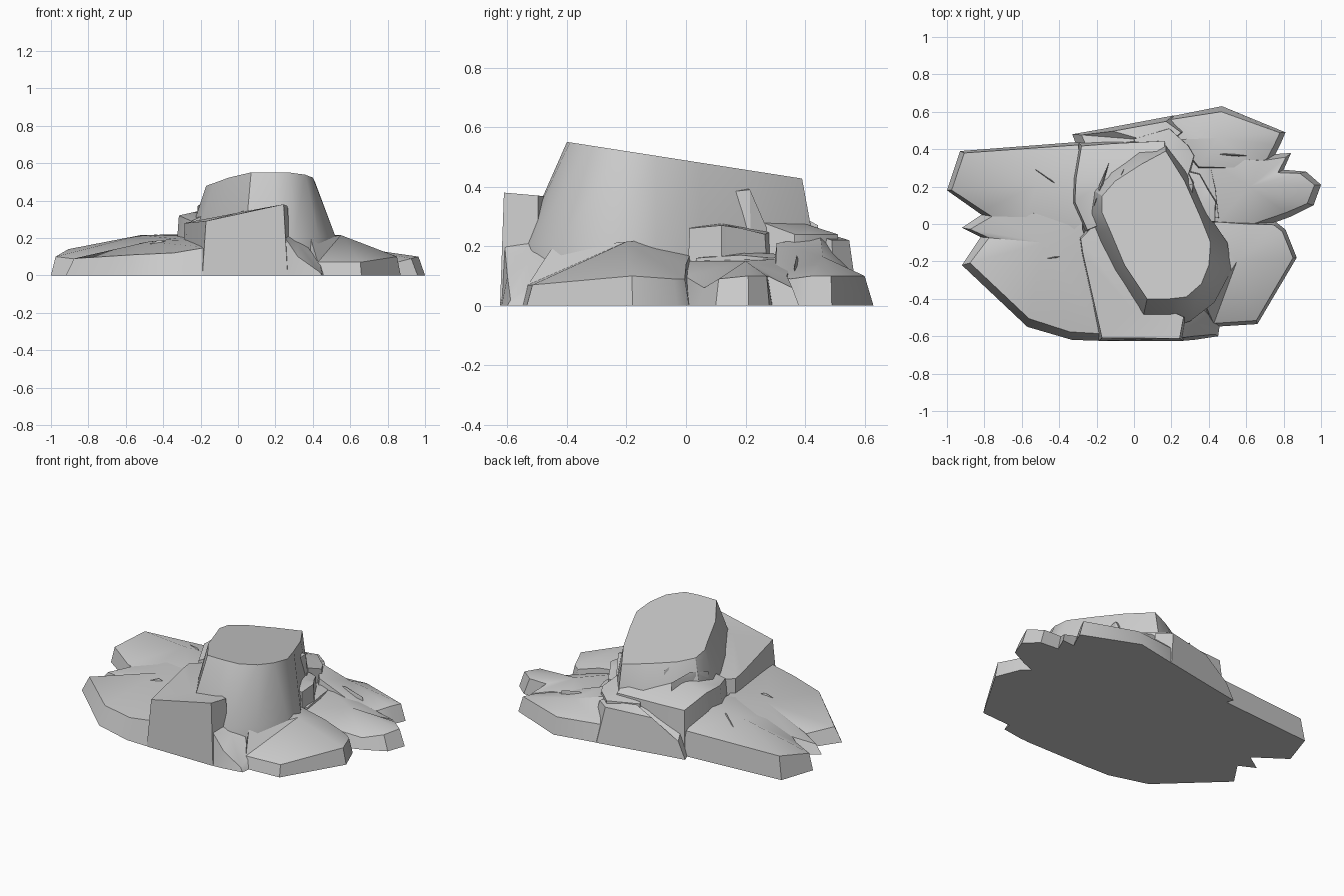
import bpy, bmesh, math
from mathutils import Vector


def finish(name, bm, angle=32):
    bmesh.ops.recalc_face_normals(bm, faces=bm.faces)
    me = bpy.data.meshes.new(name)
    bm.to_mesh(me)
    bm.free()
    ob = bpy.data.objects.new(name, me)
    bpy.context.collection.objects.link(ob)
    bpy.ops.object.select_all(action='DESELECT')
    ob.select_set(True)
    bpy.context.view_layer.objects.active = ob
    bpy.ops.object.shade_smooth_by_angle(angle=math.radians(angle))
    return ob


def slab(name, outline, apex, inset=0.03, base=0.0):
    """Rock slab: ground outline, rim at each point's z, faceted top rising to apex."""
    bm = bmesh.new()
    peak = bm.verts.new(apex)
    low, rim = [], []
    for x, y, z in outline:
        low.append(bm.verts.new((x, y, base)))
        d = Vector((apex[0] - x, apex[1] - y))
        d = d.normalized() * min(inset, d.length * 0.5)
        rim.append(bm.verts.new((x + d.x, y + d.y, z)))
    n = len(low)
    for i in range(n):
        j = (i + 1) % n
        bm.faces.new((low[i], low[j], rim[j], rim[i]))
        bm.faces.new((rim[i], rim[j], peak))
    bm.faces.new(low[::-1])
    return finish(name, bm)


# Central stump with sloping flat top: (top x, top y, foot x, foot y)
ring = [(.17, .39, .17, .43), (.27, .23, .31, .25), (.35, .05, .40, .05),
        (.41, -.10, .50, -.10), (.40, -.22, .52, -.25), (.36, -.32, .43, -.42),
        (.28, -.39, .30, -.52), (.19, -.40, .20, -.55), (.07, -.40, .04, -.54),
        (-.05, -.22, -.12, -.26), (-.13, -.03, -.22, -.05), (-.17, .06, -.26, .06),
        (-.17, .15, -.25, .20), (-.10, .23, -.15, .33), (.04, .32, .02, .42)]
bm = bmesh.new()
rows = [[bm.verts.new((a, b, .488 - .156 * b)) for a, b, c, d in ring],
        [bm.verts.new((c, d, .21)) for a, b, c, d in ring],
        [bm.verts.new((c, d, 0)) for a, b, c, d in ring]]
for r0, r1 in zip(rows, rows[1:]):
    for i in range(len(ring)):
        j = (i + 1) % len(ring)
        bm.faces.new((r0[i], r0[j], r1[j], r1[i]))
bm.faces.new(rows[0])
bm.faces.new(rows[2][::-1])
finish("stump", bm)

# Tall block leaning against the front left of the stump
slab("front_block", [(-.19, -.625, .29), (.265, -.625, .38), (.29, -.50, .37),
                     (.10, -.40, .36), (-.03, -.18, .32), (-.22, .02, .28),
                     (-.30, -.06, .28), (-.29, -.14, .28)],
     (.00, -.46, .335), .025)

# Low spreading slabs on the left, overlapping along a shallow valley
slab("left_back_slab", [(-1, .18, .10), (-.93, .39, .14), (-.28, .44, .15),
                        (-.25, .20, .22), (-.26, -.10, .19), (-.62, -.08, .12),
                        (-.83, .06, .08)], (-.52, .21, .215), .025)
slab("left_front_slab", [(-.82, -.07, .07), (-.92, -.22, .09), (-.57, -.55, .11),
                         (-.33, -.62, .12), (-.14, -.625, .15), (-.18, -.20, .19),
                         (-.26, .06, .20), (-.55, .10, .17), (-.80, .06, .09),
                         (-.92, -.02, .05)], (-.48, -.10, .18), .045)

# Stepped ledges behind the stump
slab("back_left_ledge", [(-.30, .44, .27), (-.34, .24, .32), (-.34, .10, .32),
                         (-.26, -.06, .29), (-.10, .00, .36), (.00, .25, .36),
                         (.19, .38, .31), (.19, .46, .27), (-.10, .46, .27)],
     (-.14, .25, .36), .03)
slab("back_strip", [(-.33, .48, .10), (-.30, .40, .14), (.20, .38, .25),
                    (.30, .50, .22), (.21, .58, .22), (-.16, .51, .21)],
     (.05, .45, .25), .05)
slab("back_ledge", [(-.02, .46, .25), (.02, .36, .27), (.20, .20, .30), (.30, .24, .28),
                    (.34, .36, .24), (.31, .42, .24), (.19, .53, .24)],
     (.18, .40, .275), .02)

# Right side ledges stepping down from the stump
slab("right_upper_ledge", [(.20, .34, .26), (.20, .12, .39), (.32, .11, .38),
                           (.335, .22, .39), (.30, .29, .26)], (.26, .20, .395), .02)
slab("right_ledge", [(.25, .30, .25), (.28, .00, .27), (.44, .00, .26),
                     (.45, .12, .27), (.40, .20, .26), (.35, .28, .24)],
     (.36, .12, .275), .015)
slab("right_step", [(.27, .38, .16), (.28, .05, .16), (.46, .02, .16),
                    (.45, .18, .17), (.42, .30, .16), (.36, .39, .17)],
     (.37, .20, .18), .015)

# Low spreading slabs on the right
slab("right_back_slab", [(.17, .57, .11), (.47, .63, .10), (.81, .49, .10),
                         (.78, .42, .10), (.74, .34, .09), (.66, .28, .10),
                         (.33, .28, .21), (.20, .45, .235)], (.45, .46, .165), .03)
slab("right_slab", [(.32, .38, .16), (.55, .38, .12), (.70, .37, .10), (.84, .38, .06),
                    (.80, .29, .10), (.92, .28, .10), (1, .21, .10), (.96, .10, .09),
                    (.84, .04, .06), (.62, -.04, .10), (.38, -.06, .15)],
     (.62, .20, .15), .035)
slab("right_front_slab", [(.40, .03, .17), (.60, .02, .14), (.76, .01, .09),
                          (.81, -.03, .09), (.87, -.18, .10), (.66, -.535, .07),
                          (.42, -.55, .07), (.38, -.47, .19), (.42, -.12, .22)],
     (.55, -.20, .215), .02)
slab("front_skirt", [(.24, -.625, .20), (.32, -.62, .10), (.45, -.60, .02),
                     (.46, -.53, .06), (.36, -.42, .18), (.24, -.45, .24)],
     (.32, -.52, .17), .02)

# Thin flakes and splinters lying on the surfaces
flakes = [("left_flake", (-.54, .30), (-.34, .16), .22),
          ("front_flake", (-.50, -.19), (-.34, -.165), .19),
          ("right_flake", (.34, .38), (.61, .365), .17),
          ("stump_flake_front", (-.22, .08), (-.13, .34), .40),
          ("stump_flake_back", (-.12, .16), (-.05, .30), .44)]
for name, a, b, top in flakes:
    a, b = Vector(a), Vector(b)
    side = (b - a).normalized().orthogonal() * .018
    mid = (a + b) / 2
    pts = [a, mid - side, b, mid + side]
    slab(name, [(p.x, p.y, top - .03) for p in pts], (mid.x, mid.y, top), .01, .1)
